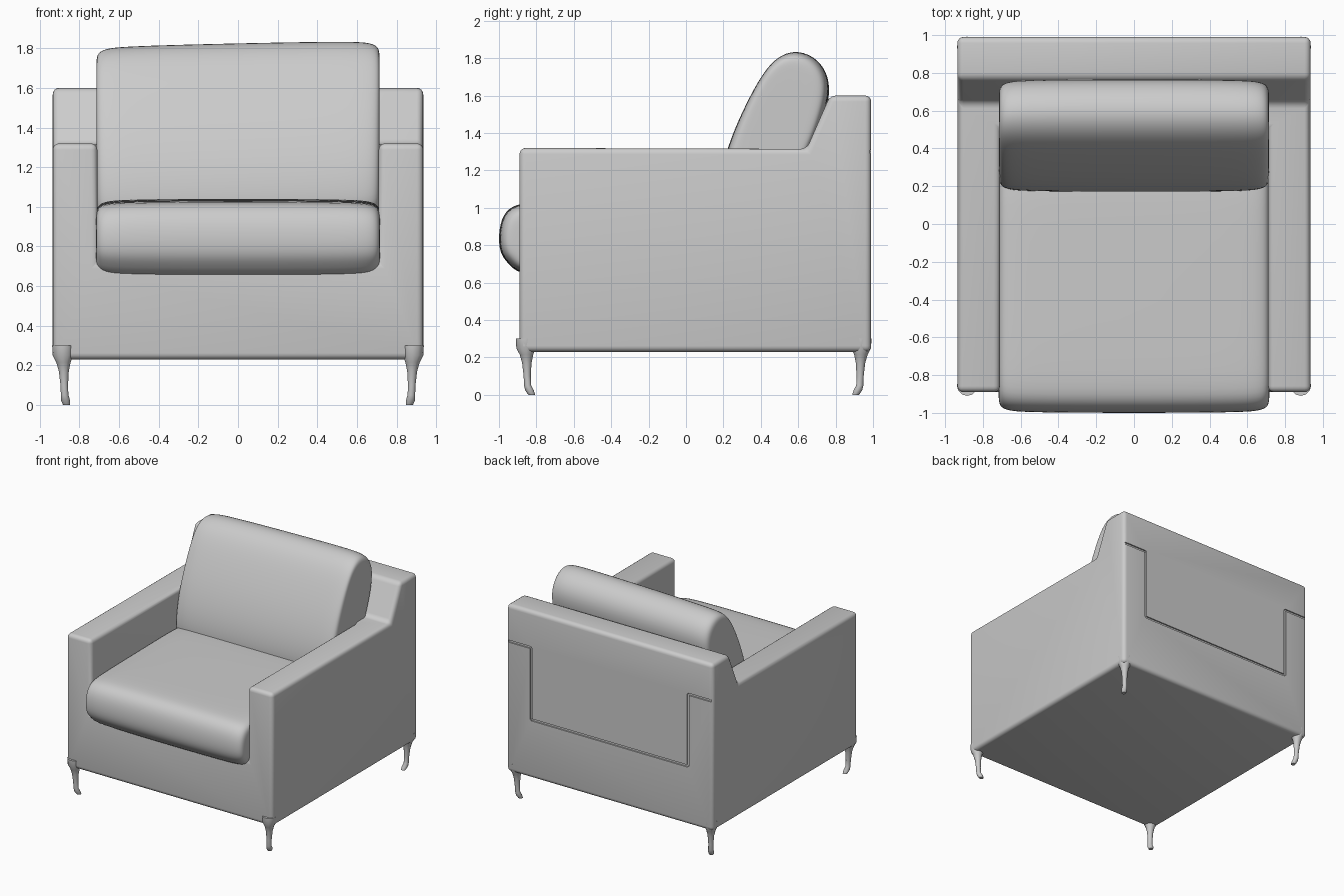
import bpy, bmesh, math

if "Cube" in bpy.data.objects:
    bpy.data.objects.remove(bpy.data.objects["Cube"])

fabric = bpy.data.materials.new("light_grey")
fabric.diffuse_color = (0.6, 0.6, 0.6, 1)
fabric.use_nodes = True
fabric.node_tree.nodes["Principled BSDF"].inputs["Base Color"].default_value = fabric.diffuse_color


def make(name, bm, material=True):
    bmesh.ops.recalc_face_normals(bm, faces=bm.faces)
    me = bpy.data.meshes.new(name)
    bm.to_mesh(me)
    bm.free()
    ob = bpy.data.objects.new(name, me)
    bpy.context.collection.objects.link(ob)
    if material:
        me.materials.append(fabric)
    return ob


def loft(name, rings, material=True):
    """Skin a list of equal-length point rings and cap both ends."""
    bm = bmesh.new()
    vs = [[bm.verts.new(p) for p in r] for r in rings]
    n = len(vs[0])
    for a, b in zip(vs, vs[1:]):
        for i in range(n):
            j = (i + 1) % n
            bm.faces.new((a[i], a[j], b[j], b[i]))
    bm.faces.new(vs[0])
    bm.faces.new(vs[-1])
    return make(name, bm, material)


def extrude(name, profile, x0, x1, material=True):
    return loft(name, [[(x, y, z) for y, z in profile] for x in (x0, x1)], material)


def rect(y0, y1, z0, z1):
    return [(y0, z0), (y1, z0), (y1, z1), (y0, z1)]


def cut(ob, cutter):
    m = ob.modifiers.new("cut", 'BOOLEAN')
    m.operation, m.solver, m.object = 'DIFFERENCE', 'EXACT', cutter
    cutter.hide_render = True
    cutter.hide_viewport = False
    return cutter


def finish(ob, angle=35, helpers=()):
    """Bake modifiers, remove helpers, smooth the shading."""
    dg = bpy.context.evaluated_depsgraph_get()
    me = bpy.data.meshes.new_from_object(ob.evaluated_get(dg))
    ob.modifiers.clear()
    ob.data = me
    me.materials.clear()
    me.materials.append(fabric)
    for h in helpers:
        bpy.data.objects.remove(h)
    bpy.ops.object.select_all(action='DESELECT')
    ob.select_set(True)
    bpy.context.view_layer.objects.active = ob
    bpy.ops.object.shade_smooth_by_angle(angle=math.radians(angle))


# Upholstered shell: arms, front rail and back in one piece
shell = extrude("body_shell", [(-0.89, 0.23), (0.99, 0.23), (0.99, 1.6), (0.77, 1.6),
                               (0.645, 1.315), (-0.89, 1.32)], -0.935, 0.935)
helpers = [cut(shell, extrude("seat_well", rect(-1.5, 0.5, 0.72, 1.75), -0.71, 0.71, False))]
bevel = shell.modifiers.new("round", 'BEVEL')
bevel.width, bevel.segments = 0.032, 4
bevel.limit_method, bevel.angle_limit = 'ANGLE', math.radians(30)

# Seams on the rear face: a panel outline with a step out to each side
g, deep = 0.009, (0.979, 1.1)
for s in (-1, 1):
    x = s * 0.71
    helpers.append(cut(shell, extrude("side_seam", rect(*deep, 0.71, 1.3), x - g, x + g, False)))
    a, b = sorted((x, s * 0.92))
    helpers.append(cut(shell, extrude("arm_seam", rect(*deep, 1.3 - g, 1.3 + g), a, b, False)))
helpers.append(cut(shell, extrude("lower_seam", rect(*deep, 0.71 - g, 0.71 + g), -0.71, 0.71, False)))
finish(shell, 35, helpers)


def cushion(name, profile, half, bulge, tilt=0.0):
    """Soft cushion: a side profile run across x, shrunk at the rounded ends."""
    ys, zs = [p[0] for p in profile], [p[1] for p in profile]
    cy, cz = (min(ys) + max(ys)) / 2, (min(zs) + max(zs)) / 2
    hy, hz = (max(ys) - min(ys)) / 2, (max(zs) - min(zs)) / 2
    ends = [(half, 0.12), (half, 0.055), (half - 0.012, 0.022), (half - 0.06, 0.003),
            (half * 0.75, -bulge * 0.5), (half * 0.35, -bulge)]
    stations = [(-x, d) for x, d in ends] + [(x, d) for x, d in reversed(ends)]
    rings = [[(x, cy + (y - cy) * (1 - d / hy), cz + (z - cz) * (1 - d / hz) + tilt * x)
              for y, z in profile] for x, d in stations]
    ob = loft(name, rings)
    sub = ob.modifiers.new("soft", 'SUBSURF')
    sub.levels = sub.render_levels = 2
    finish(ob, 60)


# Seat cushion overhanging the front rail
cushion("seat_cushion",
        [(-0.87, 0.63), (-0.94, 0.70), (-0.985, 0.75), (-0.998, 0.83), (-0.985, 0.94),
         (-0.93, 1.01), (-0.82, 1.025), (-0.4, 1.03), (0.0, 1.035), (0.4, 1.035),
         (0.45, 0.9), (0.4, 0.68), (-0.4, 0.65)], 0.717, 0.006)

# Leaning back cushion
cushion("back_cushion",
        [(0.19, 0.93), (0.17, 1.03), (0.19, 1.2), (0.255, 1.4), (0.345, 1.59), (0.42, 1.72),
         (0.49, 1.795), (0.58, 1.83), (0.68, 1.8), (0.75, 1.72), (0.77, 1.6),
         (0.71, 1.4), (0.62, 1.2), (0.5, 1.0), (0.38, 0.91)], 0.715, 0.006, 0.022)

# Slim legs flaring into the shell, with a small inward toe
# each ring: height, shift inward in x, shift inward in y, radius
LEG = [(0.30, 0.0, 0.0, 0.055), (0.25, 0.0, 0.0, 0.052), (0.215, 0.002, 0.002, 0.036),
       (0.17, 0.004, 0.004, 0.025), (0.10, 0.006, 0.006, 0.019), (0.05, 0.008, 0.008, 0.019),
       (0.025, 0.012, 0.018, 0.023), (0.0, 0.018, 0.03, 0.018)]
for sx, side in ((-1, "left"), (1, "right")):
    for y0, sy, end in ((-0.855, -1, "front"), (0.937, 1, "rear")):
        rings = []
        for z, dx, dy, r in LEG:
            cx, cy = sx * (0.883 - dx), y0 - sy * dy
            rings.append([(cx + r * math.cos(a), cy + r * math.sin(a), z)
                          for a in (i * math.tau / 12 for i in range(12))])
        finish(loft(f"{end}_{side}_leg", rings), 50)
